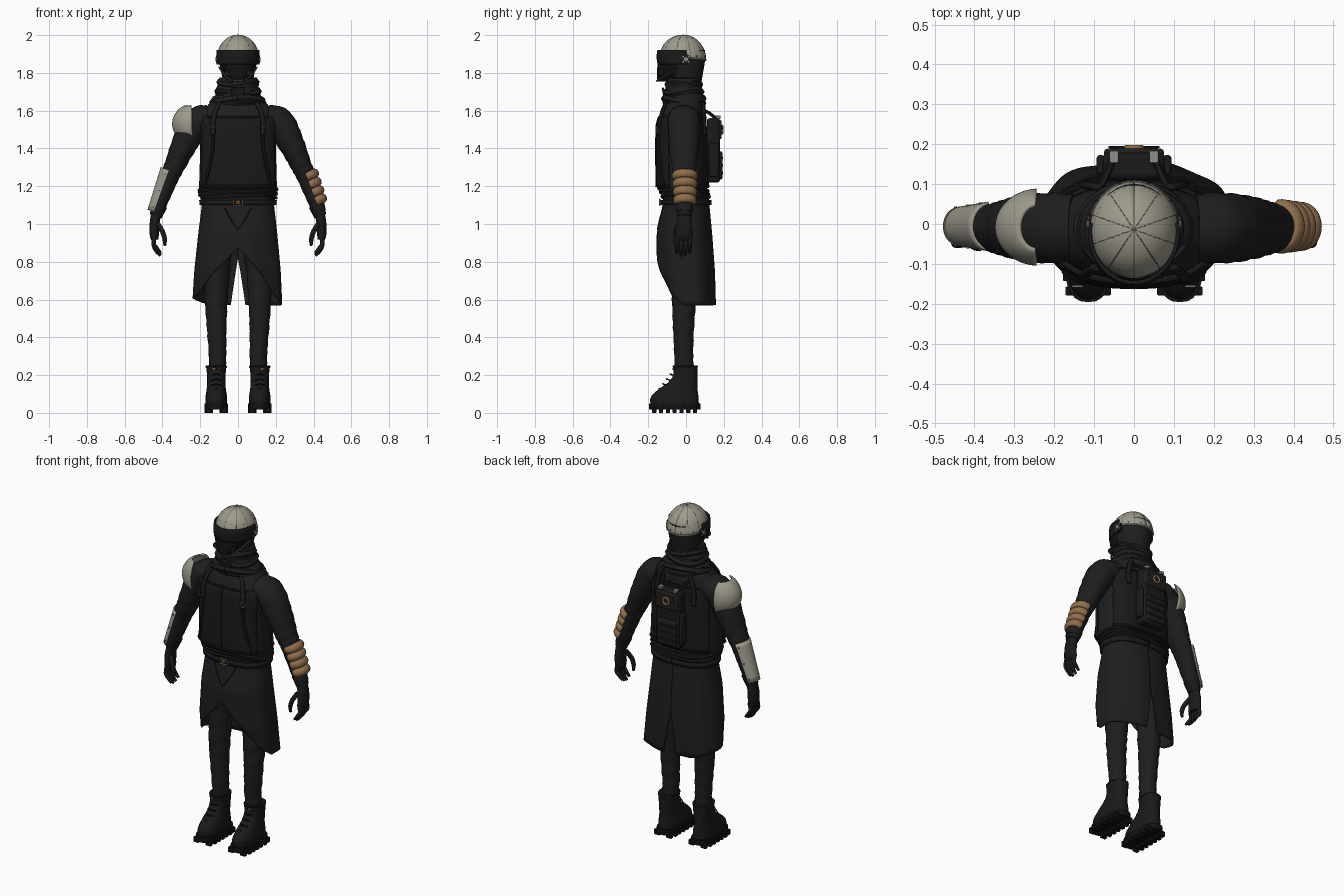
import bpy
from math import sin, cos, pi, tau
from mathutils import Vector

if "Cube" in bpy.data.objects:
    bpy.data.objects.remove(bpy.data.objects["Cube"])


def material(name, r, g, b, rough=0.8):
    m = bpy.data.materials.new(name)
    m.use_nodes = True
    m.diffuse_color = (r, g, b, 1)
    node = m.node_tree.nodes["Principled BSDF"]
    node.inputs["Base Color"].default_value = (r, g, b, 1)
    node.inputs["Roughness"].default_value = rough
    return m


CLOTH = material("black cloth", .013, .013, .013)
LEATHER = material("black leather", .010, .010, .010)
LENS = material("dark lens", .006, .006, .007, .3)
BONE = material("bone paint", .34, .325, .265)
SEAM = material("grey seam", .09, .085, .07)
TAN = material("tan padding", .28, .16, .075)
STEEL = material("steel", .27, .27, .25, .4)
BRASS = material("brown buckle", .16, .08, .03)


def finish(ob, name, mat):
    ob.name = name
    ob.data.materials.clear()
    ob.data.materials.append(mat)
    bpy.ops.object.select_all(action='DESELECT')
    ob.select_set(True)
    bpy.context.view_layer.objects.active = ob
    bpy.ops.object.shade_smooth_by_angle(angle=.8)
    return ob


def from_grid(name, rows, mat, closed=False, caps=False):
    n = len(rows[0])
    faces = [(i * n + j, i * n + (j + 1) % n, (i + 1) * n + (j + 1) % n, (i + 1) * n + j)
             for i in range(len(rows) - 1) for j in range(n if closed else n - 1)]
    if caps:
        faces += [tuple(reversed(range(n))), tuple(range((len(rows) - 1) * n, len(rows) * n))]
    me = bpy.data.meshes.new(name)
    me.from_pydata([tuple(p) for r in rows for p in r], [], faces)
    ob = bpy.data.objects.new(name, me)
    bpy.context.collection.objects.link(ob)
    return finish(ob, name, mat)


def shell(name, func, us, vs, mat, thick=.008, nu=24, nv=12):
    """Curved sheet: func(u, v) over two ranges, given a thickness."""
    mix = lambda r, i, n: r[0] + (r[1] - r[0]) * i / n
    rows = [[func(mix(us, i, nu), mix(vs, j, nv)) for i in range(nu + 1)] for j in range(nv + 1)]
    ob = from_grid(name, rows, mat)
    if thick:
        mod = ob.modifiers.new("thickness", 'SOLIDIFY')
        mod.thickness, mod.offset = thick, 0
    return ob


def tube(name, pts, mat, sides=20, steps=5, folds=0, tilt=True, power=1):
    """Smooth loft through (x, y, z, width radius, depth radius) sections."""
    P = [pts[0]] + list(pts) + [pts[-1]]
    secs = []
    for i in range(1, len(P) - 2):
        for k in range(steps):
            t = k / steps
            secs.append([.5 * (2 * b + (c - a) * t + (2 * a - 5 * b + 4 * c - d) * t * t
                               + (3 * b - a - 3 * c + d) * t ** 3)
                         for a, b, c, d in zip(*P[i - 1:i + 3])])
    secs.append(list(pts[-1]))
    rows = []
    for i, s in enumerate(secs):
        a, b = secs[max(i - 1, 0)], secs[min(i + 1, len(secs) - 1)]
        t = Vector(b[:3]) - Vector(a[:3]) if tilt else Vector((0, 0, b[2] - a[2]))
        t.normalize()
        u = Vector((0, 1, 0)).cross(t).normalized()
        v = t.cross(u)
        row = []
        for j in range(sides):
            q = tau * j / sides
            f = 1 + folds * sin(i * 1.9 + 1.6 * sin(q + i * .35))
            cu, cv = [abs(w) ** power * (1 if w > 0 else -1) for w in (cos(q), sin(q))]
            row.append(Vector(s[:3]) + u * cu * s[3] * f + v * cv * s[4] * f)
        rows.append(row)
    return from_grid(name, rows, mat, True, True)


def wire(name, pts, r, mat):
    cu = bpy.data.curves.new(name, 'CURVE')
    cu.dimensions, cu.bevel_depth, cu.bevel_resolution = '3D', r, 1
    sp = cu.splines.new('POLY')
    sp.points.add(len(pts) - 1)
    for p, q in zip(sp.points, pts):
        p.co = (*q, 1)
    ob = bpy.data.objects.new(name, cu)
    bpy.context.collection.objects.link(ob)
    bpy.ops.object.select_all(action='DESELECT')
    ob.select_set(True)
    bpy.context.view_layer.objects.active = ob
    bpy.ops.object.convert(target='MESH')
    return finish(bpy.context.object, name, mat)


def box(name, at, size, mat, bevel=.004, rot=(0, 0, 0)):
    bpy.ops.mesh.primitive_cube_add(size=1, location=at, rotation=rot)
    ob = finish(bpy.context.object, name, mat)
    ob.scale = size
    bpy.ops.object.transform_apply(location=False, rotation=False, scale=True)
    mod = ob.modifiers.new("bevel", 'BEVEL')
    mod.width, mod.segments = bevel, 2
    return ob


def disc(name, at, r, depth, mat, axis='x', sides=16):
    rot = (0, pi / 2, 0) if axis == 'x' else (pi / 2, 0, 0)
    bpy.ops.mesh.primitive_cylinder_add(vertices=sides, radius=r, depth=depth, location=at, rotation=rot)
    return finish(bpy.context.object, name, mat)


def frame(name, x, y, z, w, h, r, mat):
    wire(name, [(x + i * w, y, z + j * h) for i, j in
                ((-1, -1), (1, -1), (1, 1), (-1, 1), (-1, -1), (1, -1))], r, mat)


def section(rows, a, z, off, p):
    """Point on a rounded body; angle 0 faces the front."""
    for lo, hi in zip(rows, rows[1:]):
        if z <= hi[0]:
            break
    t = (z - lo[0]) / (hi[0] - lo[0])
    cy, rx, ry = [l + (h - l) * t for l, h in zip(lo[1:], hi[1:])]
    pw = lambda w: abs(w) ** p * (1 if w > 0 else -1)
    return Vector(((rx + off) * pw(sin(a)), cy - (ry + off) * pw(cos(a)), z))


# torso and vest: sections of height, depth centre, half width, half depth
BODY = [(1.08, 0, .185, .118), (1.14, 0, .2, .122), (1.2, -.018, .206, .128), (1.4, -.022, .2, .128),
        (1.53, -.024, .208, .122), (1.6, -.016, .185, .11), (1.64, -.01, .15, .098), (1.68, -.01, .1, .085)]
body = lambda a, z, off=0.: section(BODY, a, z, off, .8)
shell("coat_torso", body, (-pi, pi), (1.08, 1.68), CLOTH, 0, 64, 40)
for label, mid in (("front", 0), ("back", pi)):
    shell("vest_" + label, lambda a, z: body(a, z, .006), (mid - 1.1, mid + 1.1), (1.19, 1.57), LEATHER, .01, 32, 16)
    wire("vest_hem_" + label, [body(mid + (i / 16 - 1) * 1.1, 1.2, .011) for i in range(33)], .006, LEATHER)
    wire("vest_top_" + label, [body(mid + (i / 16 - 1) * .8, 1.565, .011) for i in range(33)], .004, LEATHER)
wire("front_seam", [body(0, 1.2 + i * .036, .012) for i in range(11)], .003, LENS)
for i in range(3):
    wire("waist_fold", [body(tau * k / 48, 1.145 + i * .018 + .007 * sin(3 * tau * k / 48 + i), .003)
                        for k in range(49)], .008, CLOTH)
for s in (1, -1):
    for mid, w in ((s * .56, .07), (pi - s * .5, .07)):
        shell("shoulder_strap", lambda a, z: body(a, z, .015), (mid - w, mid + w), (1.47, 1.645), LEATHER, .012, 4, 16)
    wire("side_strap", [body(s * (.56 + .3 * (i / 10) ** 2), 1.5 - i * .029, .012) for i in range(11)], .009, LEATHER)
    p = body(s * .56, 1.5, .028)
    frame("strap_buckle", p.x, p.y, p.z, .012, .014, .003, STEEL)

# coat skirt with cutaway front and split back
SKIRT = [(.5, .028, .238, .126), (.75, 0, .225, .148), (.95, -.008, .205, .142), (1.1, 0, .187, .12), (1.13, 0, .19, .12)]


def skirt(a, v, off=0.):
    f = abs(a)
    hem = .87 - .25 * min(f / .95, 1) if f < .95 else .62 - .05 * min((f - .95) / .4, 1)
    if a < 0:
        hem += .045 * max(0, 1 - abs(f - 1.4) / 1.2)
    hem += .25 * max(0, 1 - (pi - f) / .13)
    return section(SKIRT, a, 1.12 + (hem - 1.12) * v, off + .004 * v * sin(7 * a), .88)


shell("coat_skirt", skirt, (-pi, pi), (0, 1), CLOTH, .008, 144, 20)
for s in (1, -1):
    wire("skirt_overlap", [section(SKIRT, s * .33 * (1 - i / 8), 1.09 - i * .015, .006, .88) for i in range(9)], .003, LEATHER)
shell("belt", lambda a, z: section(SKIRT, a, z, .01, .85), (-pi, pi), (1.1, 1.128), LEATHER, .012, 64, 2)
frame("belt_buckle", 0, -.138, 1.115, .024, .017, .004, STEEL)
box("buckle_plate", (0, -.136, 1.115), (.025, .006, .022), BRASS, .002)

# scarf rolls and collar clasp
tube("scarf", [(0, -.005, 1.6, .15, .105), (0, -.01, 1.65, .148, .112), (0, -.01, 1.69, .118, .1),
               (0, -.012, 1.74, .108, .095), (0, -.012, 1.775, .1, .09)], CLOTH, 32, 5, .035, False)
for z, rx, ry, r in ((1.655, .128, .1, .021), (1.7, .108, .092, .018), (1.745, .1, .088, .015)):
    wire("scarf_roll", [(rx * sin(tau * k / 40), -.012 - ry * cos(tau * k / 40), z + .01 * sin(2 * tau * k / 40 + z * 50))
                        for k in range(41)], r, CLOTH)
box("collar_clasp", (0, -.118, 1.695), (.07, .012, .055), LEATHER, .004, (.2, 0, 0))

# head, mask and helmet
tube("hood", [(0, 0, 1.74, .075, .08), (0, 0, 1.8, .088, .09), (0, -.008, 1.86, .1, .108), (0, -.01, 1.92, .1, .11)], CLOTH, 28, 4, 0, False)
tube("face_mask", [(0, -.09, 1.755, .036, .06), (0, -.08, 1.785, .062, .074), (0, -.065, 1.84, .088, .086),
                   (0, -.045, 1.9, .102, .092)], LENS, 28, 4, 0, False, .9)
shell("goggle_band", lambda a, z: Vector((.11 * sin(a), -.02 - (.132 - .15 * abs(z - 1.885)) * cos(a), z)),
      (-1.75, 1.75), (1.845, 1.92), LEATHER, .01, 32, 6)
for s in (1, -1):
    wire("jaw_trim", [(s * .1, -.03, 1.83), (s * .085, -.075, 1.805), (s * .062, -.12, 1.78),
                      (s * .036, -.148, 1.762), (0, -.155, 1.757)], .0045, SEAM)
    disc("mask_vent", (s * .055, -.128, 1.8), .016, .02, LEATHER, 'y')
    disc("ear_mount", (s * .106, 0, 1.872), .026, .016, LEATHER)
    disc("ear_bolt", (s * .114, 0, 1.872), .012, .008, STEEL, 'x', 8)
    for k in range(4):
        disc("ear_stud", (s * .113, .02 * cos(tau * k / 4 + .8), 1.872 + .02 * sin(tau * k / 4 + .8)), .005, .008, STEEL, 'x', 8)


def dome(a, v, off=0.):
    base = 1.882 + .014 * cos(a)
    c = (1 - v * v) ** .5 if v < 1 else 0
    return Vector(((.108 + off) * c * sin(a), -.014 - (.118 + off) * c * cos(a), base + (1.999 + off - base) * v))


shell("helmet", lambda a, t: dome(a, sin(t)), (-pi, pi), (0, pi / 2), BONE, .006, 40, 14)
for k in range(10):
    wire("helmet_seam", [dome(tau * k / 10, sin(i * pi / 24), .0015) for i in range(13)], .002, SEAM)
    q = dome(tau * (k + .5) / 10, .12, .002)
    bpy.ops.mesh.primitive_uv_sphere_add(segments=8, ring_count=6, radius=.004, location=q)
    finish(bpy.context.object, "helmet_rivet", SEAM)
for v, r, m in ((0, .005, BONE), (.45, .002, SEAM)):
    wire("helmet_rim", [dome(tau * k / 48, v, .001) for k in range(49)], r, m)


def forearm(s, a, t, r):
    c = Vector((.358 + .078 * t, -.006, 1.275 - .21 * t))
    p = c + r * (cos(a) * Vector((.94, 0, .342)) + 1.12 * sin(a) * Vector((0, 1, 0)))
    return Vector((s * p.x, p.y, p.z))


for s in (1, -1):
    # sleeves and gloves
    tube("sleeve", [(s * x, -.01, z, a, b) for x, z, a, b in
                    ((.15, 1.56, .07, .085), (.22, 1.535, .08, .088), (.285, 1.42, .068, .08), (.33, 1.32, .056, .068),
                     (.362, 1.25, .05, .058), (.4, 1.15, .043, .05), (.432, 1.065, .036, .042))], CLOTH, 24, 6, .025)
    tube("glove_cuff", [(s * .415, -.008, 1.1, .042, .047), (s * .436, -.008, 1.04, .033, .037)], LEATHER, 16, 3)
    tube("glove_palm", [(s * .432, -.008, 1.06, .027, .032), (s * .442, -.01, 1.0, .026, .042),
                        (s * .443, -.012, .94, .024, .045), (s * .438, -.012, .915, .018, .04)], LEATHER, 16, 4)
    for k in range(4):
        y, d = -.046 + .023 * k, .012 * abs(k - 1.3)
        tube("finger", [(s * .44, y, .94, .012, .012), (s * .447, y - .002, .895, .012, .012),
                        (s * .433, y - .003, .855 + d, .011, .011), (s * .41, y - .003, .828 + d, .007, .007)], LEATHER, 10, 3)
    tube("thumb", [(s * .425, -.035, 1.0, .014, .014), (s * .4, -.052, .96, .013, .013),
                   (s * .388, -.056, .92, .012, .012), (s * .388, -.054, .885, .007, .007)], LEATHER, 10, 3)

    # trousers
    tube("trouser_leg", [(s * .09, 0, .98, .08, .085), (s * .108, -.002, .8, .07, .076), (s * .115, -.01, .6, .06, .064),
                         (s * .113, -.013, .45, .052, .056), (s * .108, -.012, .3, .046, .05), (s * .112, -.005, .2, .045, .05)],
         CLOTH, 24, 7, .035)

    # boots with lugged soles
    bx = s * .115
    tube("boot", [(bx, -.06, .04, .058, .128), (bx, -.06, .085, .057, .126), (bx, -.042, .125, .051, .103),
                  (bx, -.018, .16, .048, .078), (bx, -.004, .2, .049, .064), (bx, -.004, .25, .054, .065)], LEATHER, 28, 4, 0, False, .85)
    tube("boot_sole", [(bx, -.06, .018, .062, .136), (bx, -.06, .05, .062, .136)], LENS, 28, 1, 0, False, .75)
    for k in range(7):
        for e in (1, -1):
            box("sole_lug", (bx + e * .04, -.168 + .036 * k, .016), (.046 if 0 < k < 6 else .034, .022, .032), LENS, .003)
    for k in range(5):
        z, y = .12 + k * .026, -.138 + .019 * k
        wire("boot_lace", [(bx - .026, y + .016, z), (bx, y - .004, z + .008), (bx + .026, y + .016, z)], .004, LENS)
    wire("boot_collar", [(bx + .051 * cos(tau * k / 24), -.004 + .061 * sin(tau * k / 24), .245) for k in range(25)], .007, LEATHER)
    box("boot_tab", (bx + s * .012, -.068, .232), (.02, .008, .012), BRASS, .002)

    # backpack clips
    box("pack_clip", (s * .05, .168, 1.565), (.022, .03, .018), STEEL, .003)
    wire("pack_strap", [(s * .1, .06, 1.615), (s * .07, .12, 1.59), (s * .05, .17, 1.55), (s * .05, .187, 1.5)], .009, LEATHER)
    box("pack_side_pocket", (s * .083, .148, 1.34), (.022, .05, .18), LEATHER, .008)

# left forearm padding
for k in range(4):
    shell("arm_pad", lambda a, t, k=k: forearm(1, a, (k + t) / 4 * .82, .046 - .002 * k + .016 * sin(pi * t) ** .6 * cos(a / 2.2)),
          (-1.65, 1.65), (0, 1), TAN, .006, 20, 8)

# right arm armour
shell("forearm_plate", lambda a, t: forearm(-1, a, t, .053 - .012 * t), (-1.4, 1.4), (-.03, 1.02), BONE, .007, 20, 8)
shell("shoulder_plate", lambda a, e: Vector((-.237 - .108 * cos(e) * cos(a) - .012 * max(0, e - .6), -.008 + .093 * cos(e * .8) * sin(a),
                                             1.53 + .1 * sin(e))), (-1.5, 1.5), (-.9, 1.2), BONE, .008, 24, 14)
for a in (-1.15, 1.15):
    for t in (.08, .5, .92):
        disc("plate_rivet", forearm(-1, a, t, .057 - .012 * t), .004, .006, SEAM, 'y', 8)

# backpack
box("backpack", (0, .145, 1.39), (.155, .07, .34), LEATHER, .014)
box("pack_pocket", (0, .18, 1.31), (.125, .025, .15), CLOTH, .008)
box("pack_flap", (0, .178, 1.5), (.15, .022, .1), CLOTH, .008)
for k in range(3):
    box("pack_webbing", (0, .193, 1.27 + k * .04), (.128, .006, .014), LEATHER, .002)
bpy.ops.mesh.primitive_torus_add(major_radius=.02, minor_radius=.006, major_segments=20, minor_segments=8,
                                 location=(0, .192, 1.5), rotation=(pi / 2, 0, 0))
finish(bpy.context.object, "pack_ring", TAN)
